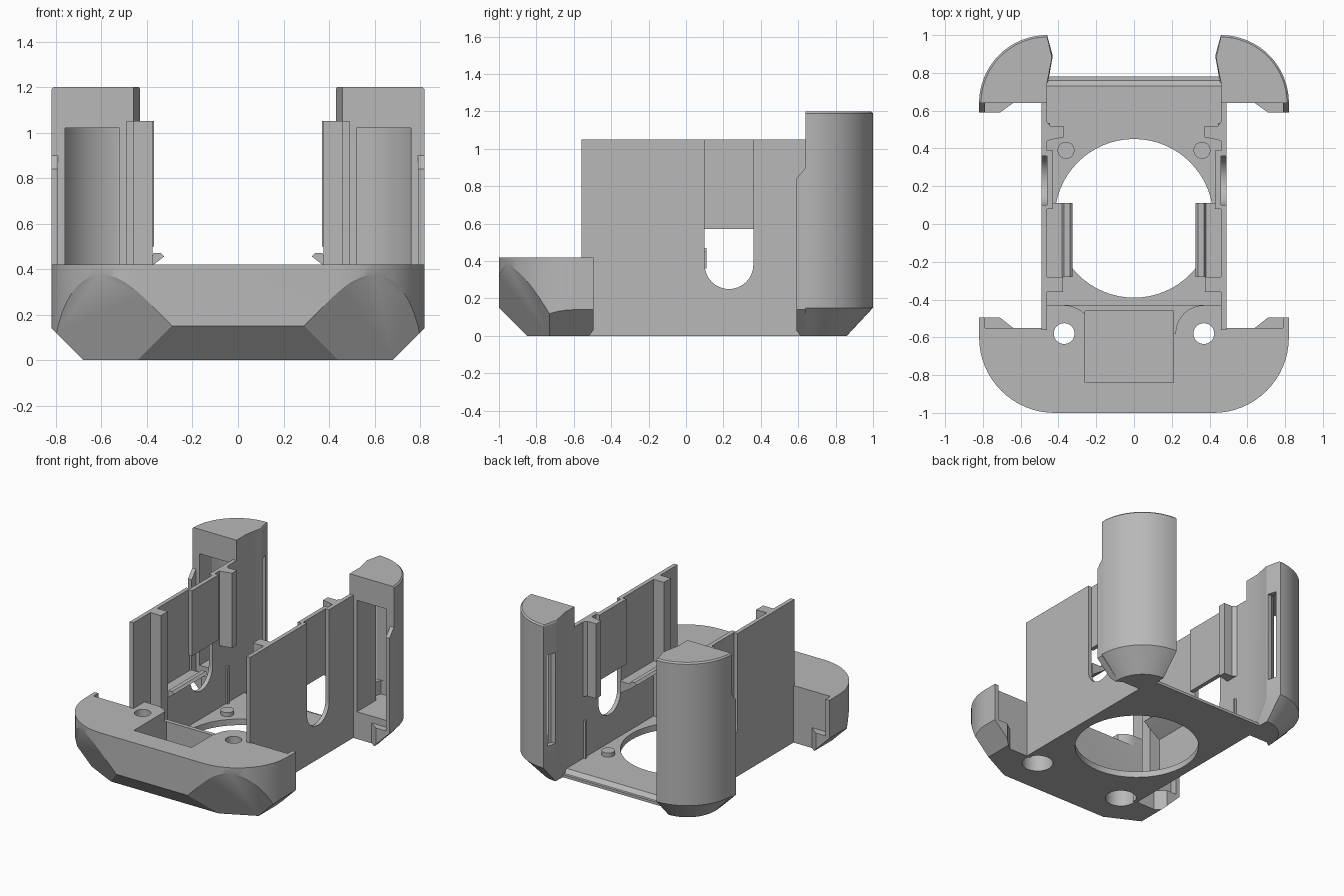
import bpy, bmesh
from math import sin, cos, radians, pi
from mathutils import Vector

cube = bpy.data.objects.get("Cube")
if cube:
    bpy.data.objects.remove(cube, do_unlink=True)

grey = bpy.data.materials.new("matte_grey")
grey.use_nodes = True
colour = (0.48, 0.48, 0.48, 1)
grey.diffuse_color = colour
grey.node_tree.nodes["Principled BSDF"].inputs["Base Color"].default_value = colour
parts = []


def arc(cx, cy, r, a, b, n=16):
    angles = [radians(a + (b - a) * i / n) for i in range(n + 1)]
    return [(cx + r * cos(t), cy + r * sin(t)) for t in angles]


def flip(pts):
    return [(-x, y) for x, y in reversed(pts)]


def loft(name, rings, axis="z"):
    """Join outlines placed at heights along an axis into a closed solid."""
    place = {"z": lambda p, h: (p[0], p[1], h),
             "x": lambda p, h: (h, p[0], p[1]),
             "y": lambda p, h: (p[0], h, p[1])}[axis]
    bm = bmesh.new()
    loops = [[bm.verts.new(place(p, h)) for p in pts] for h, pts in rings]
    n = len(loops[0])
    bm.faces.new(loops[0])
    bm.faces.new(loops[-1])
    for a, b in zip(loops, loops[1:]):
        for i in range(n):
            j = (i + 1) % n
            bm.faces.new((a[i], a[j], b[j], b[i]))
    bmesh.ops.recalc_face_normals(bm, faces=bm.faces[:])
    me = bpy.data.meshes.new(name)
    bm.to_mesh(me)
    bm.free()
    me.materials.append(grey)
    ob = bpy.data.objects.new(name, me)
    bpy.context.collection.objects.link(ob)
    parts.append(ob)
    return ob


def prism(name, pts, lo, hi, axis="z"):
    return loft(name, [(lo, pts), (hi, pts)], axis)


def box(name, x0, x1, y0, y1, z0, z1):
    return prism(name, [(x0, y0), (x1, y0), (x1, y1), (x0, y1)], z0, z1)


def disc(name, x, y, r, z0, z1, n=32):
    return prism(name, arc(x, y, r, 0, 360 - 360 / n, n - 1), z0, z1)


def cut(ob, *cutters):
    """Subtract each cutter and delete it."""
    for c in cutters:
        mod = ob.modifiers.new("cut", "BOOLEAN")
        mod.operation, mod.solver, mod.object = "DIFFERENCE", "EXACT", c
        dg = bpy.context.evaluated_depsgraph_get()
        me = bpy.data.meshes.new_from_object(ob.evaluated_get(dg))
        ob.modifiers.clear()
        ob.data = me
        parts.remove(c)
        bpy.data.objects.remove(c, do_unlink=True)


def slice_off(ob, normal, dist):
    """Remove everything beyond the plane normal . p = dist and cap it."""
    n = Vector(normal)
    bm = bmesh.new()
    bm.from_mesh(ob.data)
    bmesh.ops.bisect_plane(bm, geom=bm.verts[:] + bm.edges[:] + bm.faces[:], dist=1e-5,
                           plane_co=n * dist / n.length_squared, plane_no=n, clear_outer=True)
    bmesh.ops.holes_fill(bm, edges=[e for e in bm.edges if e.is_boundary], sides=0)
    bmesh.ops.recalc_face_normals(bm, faces=bm.faces[:])
    bm.to_mesh(ob.data)
    bm.free()


# Front block with faceted lower corners
half = arc(0.42, -0.6, 0.4, -90, 0) + [(0.82, -0.55), (0.46, -0.55), (0.46, -0.43)]
block = prism("front_block", half + flip(half), 0, 0.42)
slice_off(block, (0, -1, -1), 0.85)
for s in (1, -1):
    slice_off(block, (s, 0, -1), 0.68)
    slice_off(block, (s, -2, -1), 2.14)

# Lowered rear rim between the screw bosses, pocket and screw holes
rim = [(0.37, -0.4)] + arc(0.37, -0.58, 0.15, 90, 180, 12)
cut(block, prism("rim_cutter", rim + flip(rim), 0.34, 0.5),
    box("pocket_cutter", -0.26, 0.21, -0.84, -0.46, 0.06, 0.5))
for s in (1, -1):
    cut(block, disc("hole_cutter", s * 0.37, -0.58, 0.055, -0.1, 0.5),
        disc("bore_cutter", s * 0.37, -0.58, 0.105, -0.1, 0.3))

# Floor with a chamfered rear lip and a round opening
floor = prism("floor_plate", [(-0.43, 0), (0.78, 0), (0.78, 0.02), (0.76, 0.02),
                              (0.73, 0.045), (-0.43, 0.045)], -0.46, 0.46, "x")
cut(floor, disc("opening_cutter", 0, 0.03, 0.42, -0.1, 0.2, 64))

centre_parts = len(parts)

# Side wall with a round-ended slot
wall = box("left_side_wall", 0.46, 0.49, -0.56, 0.66, 0, 1.05)
slot = [(0.36, 1.2), (0.10, 1.2)] + arc(0.23, 0.38, 0.13, 180, 360)
cut(wall, prism("slot_cutter", slot, 0.4, 0.6, "x"))

# Inner wall details
box("left_slot_panel", 0.43, 0.461, 0.08, 0.39, 0.57, 1.05)
box("left_front_rib", 0.375, 0.46, -0.36, -0.28, 0.045, 1.05)
prism("left_rear_rib", [(0.46, 0.44), (0.42, 0.45), (0.37, 0.46), (0.37, 0.515),
                        (0.44, 0.515), (0.46, 0.54)], 0.5, 1.05)
box("left_guide_rib", 0.445, 0.46, 0.515, 0.535, 0.045, 0.32)
prism("left_clip_shelf", [(0.46, 0.36), (0.37, 0.42), (0.325, 0.455), (0.34, 0.47),
                          (0.37, 0.47), (0.38, 0.45), (0.46, 0.45)], -0.28, 0.11, "y")
disc("left_floor_button", 0.36, 0.39, 0.045, 0.04, 0.075, 24)


# Rear tower with a conical foot, hollow core, front window and inner slot
def tower_ring(r, nose, top_inset=0):
    return arc(0.46, 0.64, r, 0, 90, 20) + [(nose, 0.53 + r), (0.46, 0.75), (0.46, 0.64)]


tower = loft("left_rear_tower", [(0, tower_ring(0.22, 0.455)), (0.15, tower_ring(0.36, 0.43)),
                                 (1.19, tower_ring(0.36, 0.43)), (1.2, tower_ring(0.35, 0.435))])
core = [(0.52, 0.55), (0.76, 0.55)] + arc(0.46, 0.64, 0.33, 25, 80, 14)
core += [(0.49, 0.96), (0.468, 0.9), (0.52, 0.86)]
cut(tower, prism("core_cutter", core, 0.2, 1.02),
    box("inner_slot_cutter", 0.38, 0.53, 0.9, 0.965, 0.3, 0.97))

# Thin outer lips and low ledges along the gap between block and tower
prism("left_tower_lip", [(0.65, 0.15), (0.59, 0.15), (0.59, 0.84), (0.64, 0.9), (0.65, 0.9)],
      0.79, 0.82, "x")
box("left_block_lip", 0.79, 0.82, -0.55, -0.495, 0.14, 0.42)
for name, side, back, tip in (("left_tower_ledge", 0.68, 0.64, 0.59),
                              ("left_block_ledge", 0.68, -0.55, -0.495)):
    ledge = prism(name, [(0.64, back), (0.71, tip), (0.82, tip), (0.82, back)], 0, 0.15)
    slice_off(ledge, (1, 0, -1), side)

# Mirror every left part to the right
for ob in parts[centre_parts:]:
    twin = ob.copy()
    twin.data = ob.data.copy()
    twin.name = ob.name.replace("left", "right")
    bm = bmesh.new()
    bm.from_mesh(twin.data)
    for v in bm.verts:
        v.co.x *= -1
    bmesh.ops.reverse_faces(bm, faces=bm.faces[:])
    bm.to_mesh(twin.data)
    bm.free()
    bpy.context.collection.objects.link(twin)
    parts.append(twin)

# Smooth the curves, keep corners sharp
bpy.ops.object.select_all(action="DESELECT")
for ob in parts:
    ob.select_set(True)
bpy.context.view_layer.objects.active = block
bpy.ops.object.shade_smooth_by_angle(angle=radians(25))
